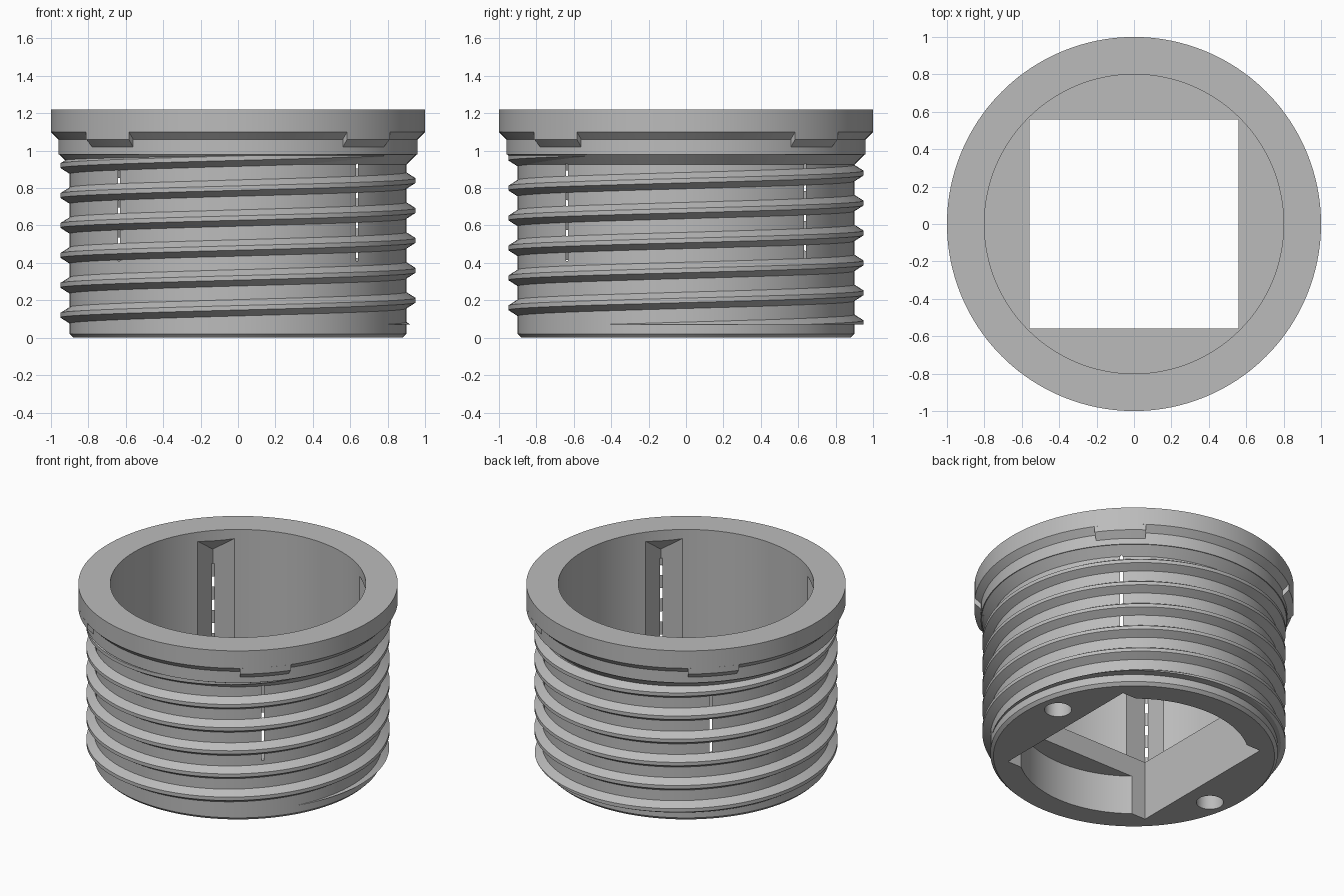
import bpy, bmesh, math
from math import sin, cos, pi, radians

cube = bpy.data.objects.get("Cube")
if cube:
    bpy.data.objects.remove(cube, do_unlink=True)

SEG = 128
grey = bpy.data.materials.new("matte_grey")
grey.use_nodes = True
grey.diffuse_color = (0.5, 0.5, 0.5, 1)
grey.node_tree.nodes["Principled BSDF"].inputs["Base Color"].default_value = (0.5, 0.5, 0.5, 1)


def make(name, bm):
    bmesh.ops.recalc_face_normals(bm, faces=bm.faces)
    mesh = bpy.data.meshes.new(name)
    bm.to_mesh(mesh)
    bm.free()
    mesh.materials.append(grey)
    ob = bpy.data.objects.new(name, mesh)
    bpy.context.collection.objects.link(ob)
    return ob


def prism(name, outline, z0, tops):
    """Extrude an outline from z0 to one height, or to a height per corner."""
    bm = bmesh.new()
    if not isinstance(tops, list):
        tops = [tops] * len(outline)
    low = [bm.verts.new((x, y, z0)) for x, y in outline]
    high = [bm.verts.new((x, y, z)) for (x, y), z in zip(outline, tops)]
    bm.faces.new(low)
    bm.faces.new(high)
    n = len(low)
    for i in range(n):
        j = (i + 1) % n
        bm.faces.new((low[i], low[j], high[j], high[i]))
    return make(name, bm)


def circle(r, n=SEG, cx=0, cy=0):
    return [(cx + r * cos(2 * pi * i / n), cy + r * sin(2 * pi * i / n)) for i in range(n)]


def sweep(rings):
    """Skin a list of equal closed sections and cap both ends."""
    bm = bmesh.new()
    rings = [[bm.verts.new(p) for p in ring] for ring in rings]
    n = len(rings[0])
    for a, b in zip(rings, rings[1:]):
        for k in range(n):
            m = (k + 1) % n
            bm.faces.new((a[k], a[m], b[m], b[k]))
    bm.faces.new(rings[0])
    bm.faces.new(rings[-1])
    return bm


def section(profile, a, dz=0):
    return [(r * cos(a), r * sin(a), z + dz) for r, z in profile]


def smooth(ob):
    bpy.ops.object.select_all(action="DESELECT")
    ob.select_set(True)
    bpy.context.view_layer.objects.active = ob
    bpy.ops.object.shade_smooth_by_angle(angle=radians(25))


# Turned outer body with the collar and flange
profile = [(0.88, 0), (0.9, 0.02), (0.9, 0.925), (0.955, 0.98),
           (0.96, 0.98), (0.96, 1.06), (1, 1.1), (1, 1.22)]
body = make("threaded_body", sweep([[(x, y, z) for x, y in circle(r)] for r, z in profile]))

# Cutters: round bore, square drive hole, recess under the ledge
H = 0.56
cutters = [
    prism("bore_cutter", circle(0.8), 0.41, 1.4),
    prism("square_cutter", [(-H, -H), (H, -H), (H, H), (-H, H)], -0.1, 0.6),
    prism("recess_cutter", [(max(-0.5, min(0.5, x)), y) for x, y in circle(0.72)
                            if abs(x) < 0.5], -0.1, 0.27),
]
# Corner notches with a sloped ceiling
S, IN = 0.642, 0.3
side_top = 1.04 + (S - IN) / math.sqrt(2)
for k in range(4):
    c, s = round(cos(k * pi / 2)), round(sin(k * pi / 2))
    tri = [(x * c - y * s, x * s + y * c) for x, y in ((S, IN), (S, S), (IN, S))]
    cutters.append(prism("notch_cutter", tri, 0.41, [side_top, 1.04, side_top]))
# Blind pin holes in the underside
for d in (1, -1):
    cutters.append(prism("pin_cutter", circle(0.085, 32, 0.737 * d, 0.139 * d), -0.1, 0.15))

for cutter in cutters:
    cutter.hide_render = True
    mod = body.modifiers.new("cut", "BOOLEAN")
    mod.operation = "DIFFERENCE"
    mod.solver = "EXACT"
    mod.object = cutter
bpy.context.view_layer.update()
done = bpy.data.meshes.new_from_object(body.evaluated_get(bpy.context.evaluated_depsgraph_get()))
body.modifiers.clear()
body.data = done
for cutter in cutters:
    bpy.data.objects.remove(cutter, do_unlink=True)
smooth(body)

# Helical thread, trimmed flat at its lower and upper ends
PITCH, START, END = 0.16, 0.022, 0.985
thread_profile = [(0.898, -0.045), (0.95, -0.012), (0.95, 0.012), (0.898, 0.045)]
steps = int((END - START) / PITCH * SEG)
rings = []
for i in range(steps + 1):
    z = START + PITCH * i / SEG
    rings.append(section(thread_profile, 2 * pi * (z - 0.2) / PITCH, z))
bm = sweep(rings)
for z, up in ((0.07, -1), (0.98, 1)):
    cut = bmesh.ops.bisect_plane(bm, geom=bm.verts[:] + bm.edges[:] + bm.faces[:],
                                 plane_co=(0, 0, z), plane_no=(0, 0, up), clear_outer=True)
    edges = [e for e in cut["geom_cut"] if isinstance(e, bmesh.types.BMEdge)]
    bmesh.ops.triangle_fill(bm, edges=edges, use_beauty=True)
smooth(make("screw_thread", bm))

# Four locking tabs hanging below the flange
tab_profile = [(0.93, 1.02), (0.96, 1.02), (1, 1.06), (1, 1.1), (0.93, 1.1)]
for k in range(4):
    mid = radians(45 + 90 * k)
    rings = [section(tab_profile, mid + radians(9.3) * t / 4) for t in range(-4, 5)]
    smooth(make("locking_tab_%d" % (k + 1), sweep(rings)))
